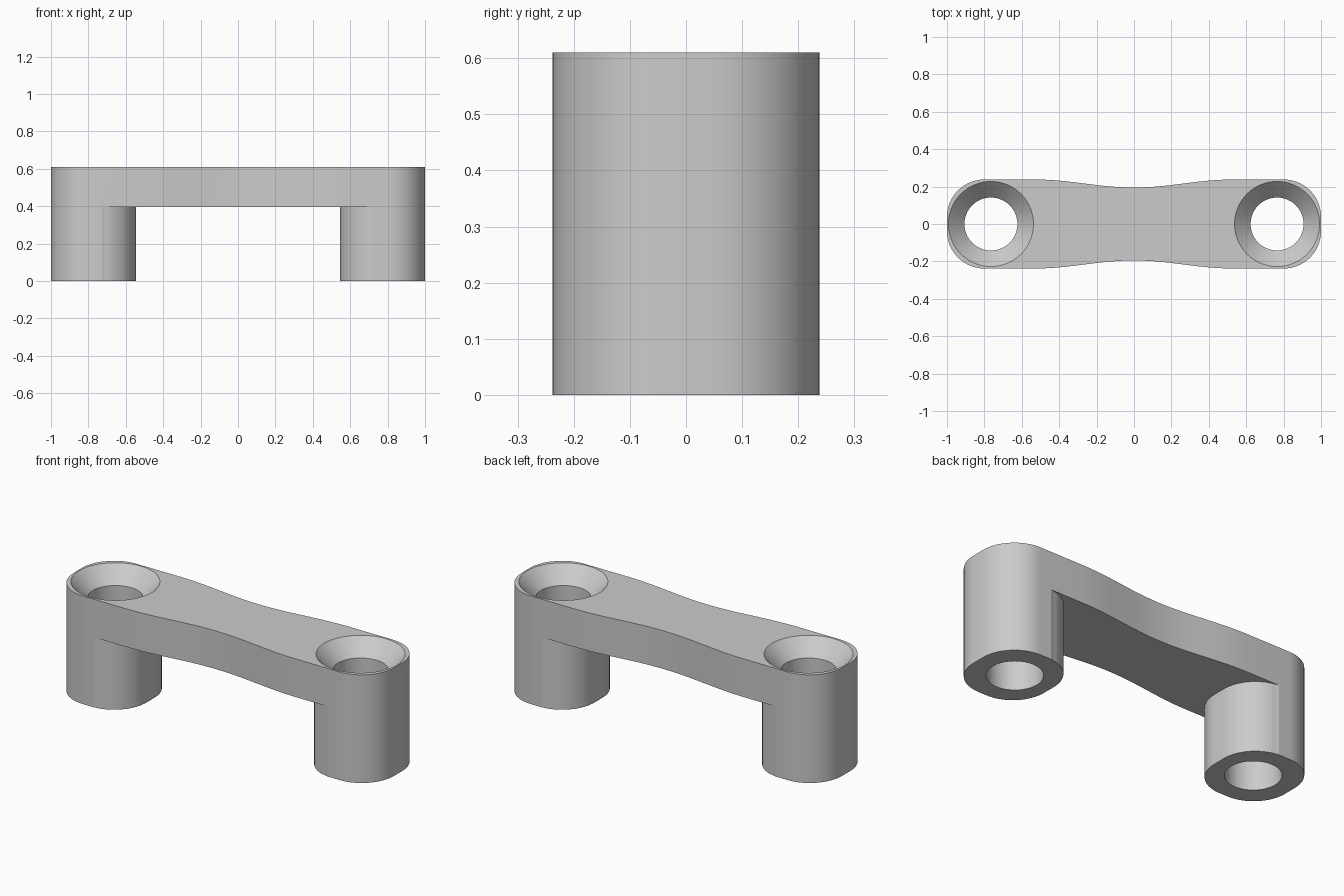
import bpy, bmesh
from math import sin, cos, pi, radians

cube = bpy.data.objects.get("Cube")
if cube:
    bpy.data.objects.remove(cube, do_unlink=True)

TOP, UNDER = 0.61, 0.395          # top of the handle, underside of the bar
HALF_Y, WAIST = 0.238, 0.195      # half width at the posts and mid-span
INNER, CORNER = 0.546, 0.2        # inner face of the posts, corner radius
HOLE_X, HOLE_R, SINK_R, SINK_DEPTH = 0.765, 0.1415, 0.2275, 0.088
STEPS = 16

grey = bpy.data.materials.new("plain grey")
grey.use_nodes = True
grey.diffuse_color = (0.6, 0.6, 0.6, 1)
grey.node_tree.nodes["Principled BSDF"].inputs["Base Color"].default_value = grey.diffuse_color


def make_object(name, bm):
    bmesh.ops.recalc_face_normals(bm, faces=bm.faces)
    mesh = bpy.data.meshes.new(name)
    bm.to_mesh(mesh)
    bm.free()
    mesh.materials.append(grey)
    obj = bpy.data.objects.new(name, mesh)
    bpy.context.collection.objects.link(obj)
    return obj


def prism(name, outline, z0, z1):
    bm = bmesh.new()
    face = bm.faces.new([bm.verts.new((x, y, z0)) for x, y in outline])
    ext = bmesh.ops.extrude_face_region(bm, geom=[face])
    verts = [v for v in ext["geom"] if isinstance(v, bmesh.types.BMVert)]
    bmesh.ops.translate(bm, verts=verts, vec=(0, 0, z1 - z0))
    return make_object(name, bm)


def revolve(name, profile, x):
    """Closed solid turned around a vertical axis at x."""
    bm = bmesh.new()
    sides = 64
    rings = [[bm.verts.new((x + r * cos(2 * pi * i / sides), r * sin(2 * pi * i / sides), z))
              for i in range(sides)] for r, z in profile]
    for low, high in zip(rings, rings[1:]):
        for i in range(sides):
            j = (i + 1) % sides
            bm.faces.new((low[i], low[j], high[j], high[i]))
    bm.faces.new(rings[0])
    bm.faces.new(rings[-1])
    return make_object(name, bm)


def corner_arc(cx, cy):
    """Quarter arc from facing +y to facing +x."""
    return [(cx + CORNER * sin(t), cy + CORNER * cos(t))
            for t in (pi / 2 * i / STEPS for i in range(STEPS + 1))]


def flip(points, sx, sy):
    return [(sx * x, sy * y) for x, y in points]


def cut(target, cutter):
    mod = target.modifiers.new("cut", "BOOLEAN")
    mod.operation, mod.solver, mod.object = "DIFFERENCE", "EXACT", cutter
    bpy.context.view_layer.objects.active = target
    bpy.ops.object.modifier_apply(modifier=mod.name)
    bpy.data.objects.remove(cutter, do_unlink=True)


# Waisted outline with rounded ends, extruded to full height
SPAN = 0.53
waist = [(SPAN * i / 20, WAIST + (HALF_Y - WAIST) / 2 * (1 - cos(pi * i / 20)))
         for i in range(21)]
quarter = waist + corner_arc(1 - CORNER, HALF_Y - CORNER)
half = flip(quarter, -1, 1)[:0:-1] + quarter
body = prism("pull_handle", half + flip(half, 1, -1)[::-1], 0, TOP)

# Opening below the bar, with ends that follow the rounded inner posts
arc = flip(corner_arc(-INNER - CORNER, HALF_Y - CORNER), -1, 1)
arc = [(x - 2 * (INNER + CORNER), y) for x, y in arc] if arc[0][0] < 0 else flip(arc, -1, 1)
arc[0] = (arc[0][0], HALF_Y + 0.012)
left_end = [(arc[0][0], 0.4)] + arc
left_end += flip(left_end, 1, -1)[::-1]
opening = prism("opening_cutter", left_end + flip(left_end, -1, 1)[::-1], -0.2, UNDER)
cut(body, opening)

# Countersunk through holes
for side in (-1, 1):
    slope = (SINK_R - HOLE_R) / SINK_DEPTH
    hole = revolve("hole_cutter", [(HOLE_R, -0.1), (HOLE_R, TOP - SINK_DEPTH),
                                   (SINK_R, TOP), (SINK_R + 0.05 * slope, TOP + 0.05)],
                   side * HOLE_X)
    cut(body, hole)

# Smooth walls, crisp rims
bpy.ops.object.select_all(action="DESELECT")
body.select_set(True)
bpy.context.view_layer.objects.active = body
bpy.ops.object.shade_smooth_by_angle(angle=radians(30))
